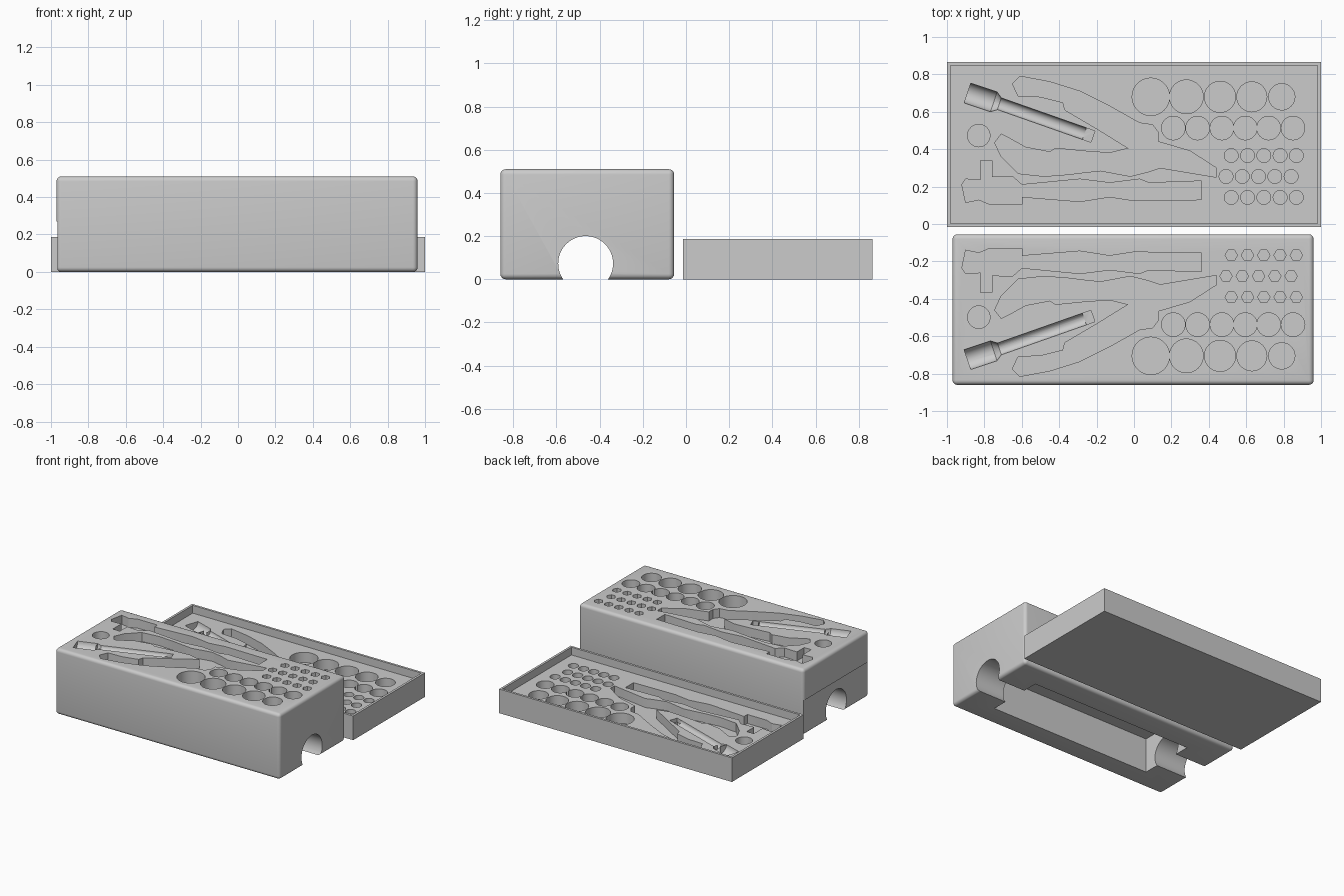
import bpy, bmesh, math
from mathutils import Matrix, Vector

old = bpy.data.objects.get("Cube")
if old:
    bpy.data.objects.remove(old)

grey = bpy.data.materials.new("plain_grey")
grey.use_nodes = True
grey.diffuse_color = (0.6, 0.6, 0.6, 1)
grey.node_tree.nodes["Principled BSDF"].inputs["Base Color"].default_value = (0.6, 0.6, 0.6, 1)


def finish(bm, name):
    bmesh.ops.recalc_face_normals(bm, faces=bm.faces)
    mesh = bpy.data.meshes.new(name)
    bm.to_mesh(mesh)
    bm.free()
    mesh.materials.append(grey)
    obj = bpy.data.objects.new(name, mesh)
    bpy.context.collection.objects.link(obj)
    return obj


def add_box(bm, low, high):
    low, high = Vector(low), Vector(high)
    place = Matrix.Translation((low + high) / 2) @ Matrix.Diagonal((*(high - low), 1))
    bmesh.ops.create_cube(bm, size=1, matrix=place)


def add_prism(bm, outline, bottom, top):
    face = bm.faces.new([bm.verts.new((x, y, bottom)) for x, y in outline])
    up = bmesh.ops.extrude_face_region(bm, geom=[face])["geom"]
    verts = [v for v in up if isinstance(v, bmesh.types.BMVert)]
    bmesh.ops.translate(bm, verts=verts, vec=(0, 0, top - bottom))


def add_rod(bm, start, end, r1, r2, sides=32, roll=0):
    start, end = Vector(start), Vector(end)
    axis = end - start
    turn = axis.to_track_quat('Z', 'Y').to_matrix().to_4x4()
    place = Matrix.Translation((start + end) / 2) @ turn @ Matrix.Rotation(roll, 4, 'Z')
    bmesh.ops.create_cone(bm, cap_ends=True, segments=sides, radius1=r1, radius2=r2,
                          depth=axis.length, matrix=place)


def cut(target, bm):
    cutter = finish(bm, "cutter")
    cutter.hide_render = True
    mod = target.modifiers.new("cut", 'BOOLEAN')
    mod.operation, mod.solver, mod.object = 'DIFFERENCE', 'EXACT', cutter
    mod.use_self = True
    bpy.context.view_layer.objects.active = target
    bpy.ops.object.modifier_apply(modifier=mod.name)
    bpy.data.objects.remove(cutter)


# Tool outlines as laid out in the lid
hammer = [(-.92, .21), (-.9, .24), (-.82, .235), (-.82, .34), (-.76, .34), (-.76, .25),
          (-.65, .255), (-.6, .21), (-.29, .24), (-.13, .22), (.03, .24), (.08, .22),
          (.36, .23), (.36, .13), (0, .125), (-.13, .145), (-.29, .12), (-.6, .145),
          (-.6, .105), (-.77, .105), (-.83, .13), (-.9, .115)]
pliers = [(-.65, .75), (-.61, .79), (-.45, .76), (-.29, .71), (-.13, .63), (.03, .54),
          (.1, .53), (.13, .49), (.13, .44), (.3, .39), (.44, .3), (.44, .25), (.14, .3),
          (.08, .28), (-.02, .255), (-.18, .285), (-.27, .275), (-.35, .265), (-.48, .255),
          (-.62, .27), (-.71, .36), (-.745, .435), (-.71, .48), (-.66, .455), (-.58, .41),
          (-.45, .385), (-.42, .405), (-.27, .39), (-.13, .38), (-.03, .405), (-.2, .51),
          (-.37, .61), (-.38, .65), (-.5, .68), (-.62, .685)]

# Round sockets: x, y, radius
sockets = [(x, .68, r) for x, r in zip((.09, .28, .46, .63, .79), (.1, .09, .083, .08, .07))]
sockets += [(x, .513, .063) for x in (.21, .34, .47, .595, .72, .85)]
sockets += [(-.83, .473, .06)]
bits = [(start + i * .087, y) for start, y in ((.52, .366), (.492, .254), (.52, .142))
        for i in range(5)]


def cut_pockets(target, surface, place, bit_sides, bit_radius, socket_depth):
    """Tool pockets in a surface; place maps the lid layout onto it."""
    top, tool_floor = surface + .1, surface - .07
    bm = bmesh.new()
    for outline in (hammer, pliers):
        add_prism(bm, [place(x, y) for x, y in outline], tool_floor, top)
    for x, y, r in sockets:
        px, py = place(x, y)
        add_rod(bm, (px, py, surface - socket_depth), (px, py, top), r, r, 40)
    for x, y in bits:
        px, py = place(x, y)
        add_rod(bm, (px, py, surface - .06), (px, py, top), bit_radius, bit_radius,
                bit_sides, math.pi / 2)
    cut(target, bm)
    # Half-round trough for the extension bar
    rod = [(*place(x, y), surface) for x, y in
           ((-.89, .7), (-.75, .653), (-.72, .643), (-.265, .483), (-.22, .467))]
    bm = bmesh.new()
    for a, b, r1, r2 in ((0, 1, .056, .056), (1, 2, .056, .033), (2, 3, .033, .033)):
        add_rod(bm, rod[a], rod[b], r1, r2)
    add_rod(bm, rod[3], rod[4], .045, .045, 4, math.pi / 4)
    cut(target, bm)


# Case body with rounded edges
bm = bmesh.new()
add_box(bm, (-.97, -.86, 0), (.96, -.055, .51))
bmesh.ops.bevel(bm, geom=list(bm.edges), offset=.025, segments=5, profile=.5, affect='EDGES')
body = finish(bm, "case_body")

# Shallow step on the lower part of one end
bm = bmesh.new()
add_box(bm, (-1.1, -1, -.1), (-.964, 0, .27))
cut(body, bm)

# Round channel through the ends and box cavity underneath
bm = bmesh.new()
add_rod(bm, (-1.2, -.465, .073), (1.2, -.465, .073), .127, .127, 64)
cut(body, bm)
bm = bmesh.new()
add_box(bm, (-.69, -.69, -.1), (.71, -.24, .27))
cut(body, bm)
cut_pockets(body, .51, lambda x, y: (x, -y - .025), 6, .033, .1)

# Shallow lid with a raised rim
bm = bmesh.new()
add_box(bm, (-1, -.015, 0), (1, .865, .187))
lid = finish(bm, "case_lid")
bm = bmesh.new()
add_box(bm, (-.982, .003, .127), (.982, .847, .4))
cut(lid, bm)
cut_pockets(lid, .127, lambda x, y: (x, y), 24, .037, .08)

# Smooth the rounded surfaces, keep edges sharp
bpy.ops.object.select_all(action='DESELECT')
for obj in (body, lid):
    obj.select_set(True)
bpy.context.view_layer.objects.active = body
bpy.ops.object.shade_smooth_by_angle(angle=math.radians(30))
